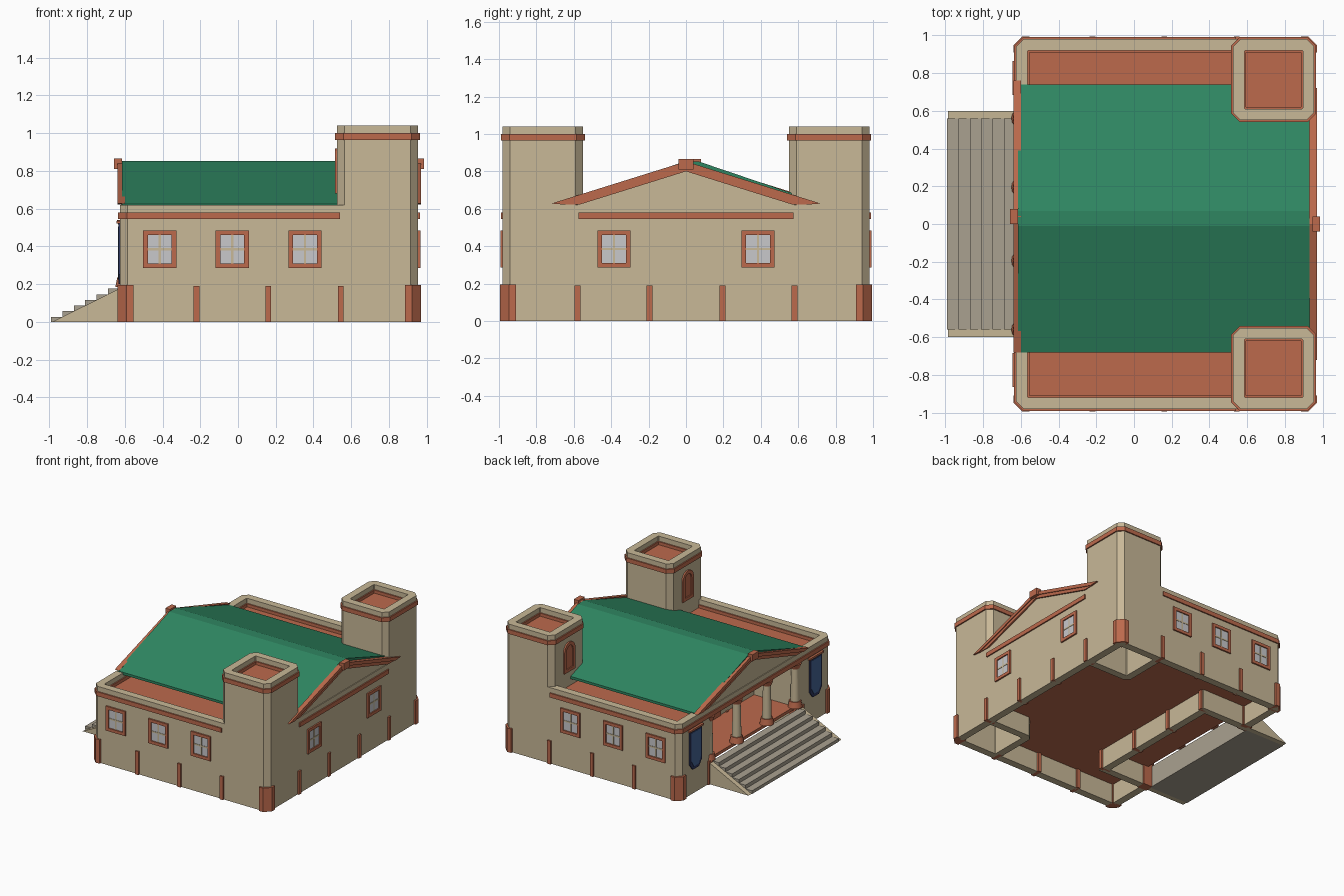
import bpy, bmesh, math
from mathutils import Vector, Matrix

if "Cube" in bpy.data.objects:
    bpy.data.objects.remove(bpy.data.objects["Cube"])

def material(name, rgb):
    m = bpy.data.materials.new(name)
    m.diffuse_color = (*rgb, 1)
    m.use_nodes = True
    m.node_tree.nodes["Principled BSDF"].inputs["Base Color"].default_value = m.diffuse_color
    return m

TAN = material("sandstone", (0.578, 0.479, 0.309))
BRICK = material("terracotta", (0.503, 0.144, 0.073))
GREEN = material("green_roof", (0.028, 0.24, 0.12))
GREY = material("step_stone", (0.40, 0.355, 0.28))
GLASS = material("pale_glass", (0.58, 0.58, 0.60))
BLUE = material("banner_blue", (0.06, 0.13, 0.31))
NAVY = material("banner_navy", (0.03, 0.04, 0.12))

def finish(bm, name, mat, matrix=None):
    bmesh.ops.recalc_face_normals(bm, faces=bm.faces)
    me = bpy.data.meshes.new(name)
    bm.to_mesh(me)
    bm.free()
    me.materials.append(mat)
    ob = bpy.data.objects.new(name, me)
    bpy.context.collection.objects.link(ob)
    if matrix:
        ob.matrix_world = matrix
    return ob

def prism(name, pts, axis, a, b, mat, matrix=None):
    """Extrude a 2D outline along an axis from a to b."""
    at = {'x': lambda p, t: (t, p[0], p[1]),
          'y': lambda p, t: (p[0], t, p[1]),
          'z': lambda p, t: (p[0], p[1], t)}[axis]
    bm = bmesh.new()
    lo = [bm.verts.new(at(p, a)) for p in pts]
    hi = [bm.verts.new(at(p, b)) for p in pts]
    bm.faces.new(lo)
    bm.faces.new(hi)
    for i in range(len(pts)):
        j = (i + 1) % len(pts)
        bm.faces.new((lo[i], lo[j], hi[j], hi[i]))
    return finish(bm, name, mat, matrix)

def box(name, x0, x1, y0, y1, z0, z1, mat, matrix=None):
    return prism(name, [(x0, y0), (x1, y0), (x1, y1), (x0, y1)], 'z', z0, z1, mat, matrix)

def wall(name, path, thick, z0, z1, mat, closed=True):
    """Thick wall with mitred joints along a centre line."""
    P = [Vector(p) for p in path]
    n = len(P)
    rings = []
    for i, p in enumerate(P):
        d0 = (p - P[i - 1]).normalized() if closed or i else None
        d1 = (P[(i + 1) % n] - p).normalized() if closed or i < n - 1 else d0
        d0 = d0 or d1
        n0, n1 = Vector((-d0.y, d0.x)), Vector((-d1.y, d1.x))
        off = (n0 + n1) / (1 + n0.dot(n1)) * thick / 2
        rings.append([(*(p + off), z0), (*(p - off), z0), (*(p - off), z1), (*(p + off), z1)])
    bm = bmesh.new()
    V = [[bm.verts.new(c) for c in r] for r in rings]
    for i in range(n if closed else n - 1):
        A, B = V[i], V[(i + 1) % n]
        for k in range(4):
            bm.faces.new((A[k], A[(k + 1) % 4], B[(k + 1) % 4], B[k]))
    if not closed:
        bm.faces.new(V[0])
        bm.faces.new(V[-1])
    return finish(bm, name, mat)

def chamfered(x0, x1, y0, y1, c=0.022):
    return [(x0 + c, y0), (x1 - c, y0), (x1, y0 + c), (x1, y1 - c),
            (x1 - c, y1), (x0 + c, y1), (x0, y1 - c), (x0, y0 + c)]

# Body walls with porch recess, then the full upper wall
X0, X1, Y = -0.595, 0.925, 0.95
outline = chamfered(X0, X1, -Y, Y)
recess = [(X0, 0.58), (-0.2, 0.58), (-0.2, -0.58), (X0, -0.58)]
wall("lower_walls", outline[:7] + recess + outline[7:], 0.06, 0, 0.54, TAN)
wall("upper_walls", outline, 0.06, 0.54, 0.62, TAN)
band = [(0.54, Y)] + outline[5:] + outline[:1] + [(0.54, -Y)]
wall("body_band", band, 0.08, 0.545, 0.58, BRICK, False)
wall("back_band", [(X1, -0.575), (X1, 0.575)], 0.08, 0.545, 0.58, BRICK, False)

# Floors and flat roof deck
box("main_floor", X0, X1, -0.57, 0.57, 0.16, 0.185, BRICK)
box("roof_deck", X0, X1, -Y, Y, 0.535, 0.555, BRICK)
for s in (-1, 1):
    box("side_floor", X0, 0.54, s * 0.57, s * Y, 0.16, 0.185, BRICK)

# Posts through the wall foot
for s in (-1, 1):
    for x in (-0.22, 0.16, 0.545):
        box("wall_post", x - 0.015, x + 0.015, s * Y - 0.043, s * Y + 0.043, 0, 0.19, BRICK)
    for y in (0.195, 0.58):
        box("back_post", X1 - 0.043, X1 + 0.043, s * y - 0.015, s * y + 0.015, 0, 0.19, BRICK)
        box("porch_post", -0.243, -0.157, s * y - 0.015, s * y + 0.015, 0, 0.19, BRICK)
    box("jamb_post", X0 - 0.043, X0 + 0.043, s * 0.58 - 0.037, s * 0.58 + 0.037, 0, 0.19, BRICK)
    for x, d in ((X0, 1), (X1, -1)):
        wall("corner_post", [(x + d * 0.04, s * Y), (x + d * 0.022, s * Y),
                             (x, s * (Y - 0.022)), (x, s * (Y - 0.04))], 0.09, 0, 0.195, BRICK, False)

# Towers
for s in (-1, 1):
    ya, yb = sorted((s * 0.58, s * Y))
    sq = chamfered(0.555, X1, ya, yb)
    wall("tower_walls", sq, 0.06, 0, 1.04, TAN)
    wall("tower_band", sq, 0.08, 0.965, 1.0, BRICK)
    box("tower_deck", 0.56, 0.92, ya, yb, 0.955, 0.975, BRICK)

# Green roof with a flat ridge
prism("green_roof", [(0.74, 0.625), (0.07, 0.852), (-0.01, 0.852), (-0.68, 0.625),
                     (-0.68, 0.605), (-0.01, 0.83), (0.07, 0.83), (0.74, 0.605)], 'x', -0.615, 0.93, GREEN)

# Gable ends: wall, two stepped barge boards and ridge block
for face, d, c in ((-0.625, -1, 0.04), (0.955, 1, 0.0)):
    prism("gable_wall", [(c - 0.6, 0.615), (c + 0.6, 0.615), (c, 0.82)], 'x', face - d * 0.03, face - d * 0.006, TAN)
    for s in (-1, 1):
        prism("upper_barge_board", [(c, 0.853), (c + s * 0.72, 0.628), (c + s * 0.65, 0.622), (c, 0.826)],
              'x', face - d * 0.025, face + d * 0.014, BRICK)
        prism("lower_barge_board", [(c, 0.826), (c + s * 0.65, 0.622), (c + s * 0.57, 0.622), (c, 0.80)],
              'x', face - d * 0.025, face + d * 0.007, BRICK)
    xa, xb = sorted((face - d * 0.01, face + d * 0.032))
    box("ridge_block", xa, xb, c - 0.04, c + 0.04, 0.81, 0.865, BRICK)

def facing(x, y, z, deg):
    """Local frame on a wall whose outward direction is local -y."""
    return Matrix.Translation((x, y, z)) @ Matrix.Rotation(math.radians(deg), 4, 'Z')

# Square windows
def window(x, y, deg):
    m = facing(x, y, 0.385, deg)
    box("window_glass", -0.07, 0.07, -0.003, 0.005, -0.08, 0.08, GLASS, m)
    box("window_mullion", -0.006, 0.006, -0.006, 0.005, -0.08, 0.08, TAN, m)
    box("window_crossbar", -0.07, 0.07, -0.006, 0.005, -0.006, 0.006, TAN, m)
    for s in (-1, 1):
        box("window_jamb", s * 0.063, s * 0.088, -0.012, 0.01, -0.1, 0.1, BRICK, m)
        box("window_rail", -0.07, 0.07, -0.012, 0.01, s * 0.075, s * 0.1, BRICK, m)

for x in (-0.415, -0.03, 0.355):
    window(x, -0.98, 0)
    window(x, 0.98, 180)
for y in (-0.385, 0.385):
    window(0.955, y, 90)

# Arched tower windows
def arch(r, z0, zc):
    return [(-r, z0), (r, z0)] + [(r * math.cos(t), zc + r * math.sin(t))
                                  for t in (math.pi * i / 10 for i in range(11))]

for s in (-1, 1):
    m = facing(0.525, s * 0.765, 0, -90)
    outer, inner = arch(0.07, 0.68, 0.85), arch(0.042, 0.705, 0.85)
    prism("arch_panel", inner, 'y', -0.003, 0.005, BRICK, m)
    n = len(outer)
    for i in range(n):
        j = (i + 1) % n
        if (Vector(outer[i]) - Vector(outer[j])).length > 1e-5:
            prism("arch_frame", [outer[i], outer[j], inner[j], inner[i]], 'y', -0.012, 0.005, BRICK, m)

# Hanging banners beside the porch
for s in (-1, 1):
    m = facing(-0.625, s * 0.775, 0, -90)
    for name, w, t, b, d, mat in (("banner_border", 0.078, 0.52, 0.20, 0.008, NAVY),
                                  ("banner_field", 0.06, 0.505, 0.225, 0.011, BLUE)):
        prism(name, [(-w, t), (w, t), (w, b + 0.05), (w * 0.5, b), (-w * 0.5, b), (-w, b + 0.05)],
              'y', -d, 0.004, mat, m)
    box("banner_rod", -0.09, 0.09, -0.018, 0.004, 0.52, 0.535, BRICK, m)

# Porch columns: base, tapered shaft, capital
def drum(name, y, r0, r1, z0, z1, mat):
    bpy.ops.mesh.primitive_cone_add(vertices=16, radius1=r0, radius2=r1, depth=z1 - z0,
                                    location=(X0, y, (z0 + z1) / 2))
    ob = bpy.context.object
    ob.name = name
    ob.data.materials.append(mat)
    bpy.ops.object.shade_smooth_by_angle()

for y in (-0.56, -0.195, 0.195, 0.56):
    drum("column_base", y, 0.055, 0.045, 0.185, 0.235, BRICK)
    drum("column_shaft", y, 0.036, 0.03, 0.235, 0.5, TAN)
    drum("column_capital", y, 0.034, 0.048, 0.5, 0.54, BRICK)

# Porch door
prism("porch_door", arch(0.11, 0.185, 0.38), 'y', -0.008, 0.005, BRICK, facing(-0.23, 0, 0, -90))

# Stairs and sloping cheeks
profile = [(-0.63, 0), (-0.99, 0)]
for i in range(6):
    z = 0.03 * (i + 1) - 0.004
    profile += [(-0.99 + 0.06 * i, z), (-0.99 + 0.06 * (i + 1), z)]
prism("stairs", profile, 'y', -0.56, 0.56, GREY)
for s in (-1, 1):
    prism("stair_cheek", [(-0.985, 0), (-0.62, 0), (-0.62, 0.18)], 'y', s * 0.56, s * 0.6, TAN)
